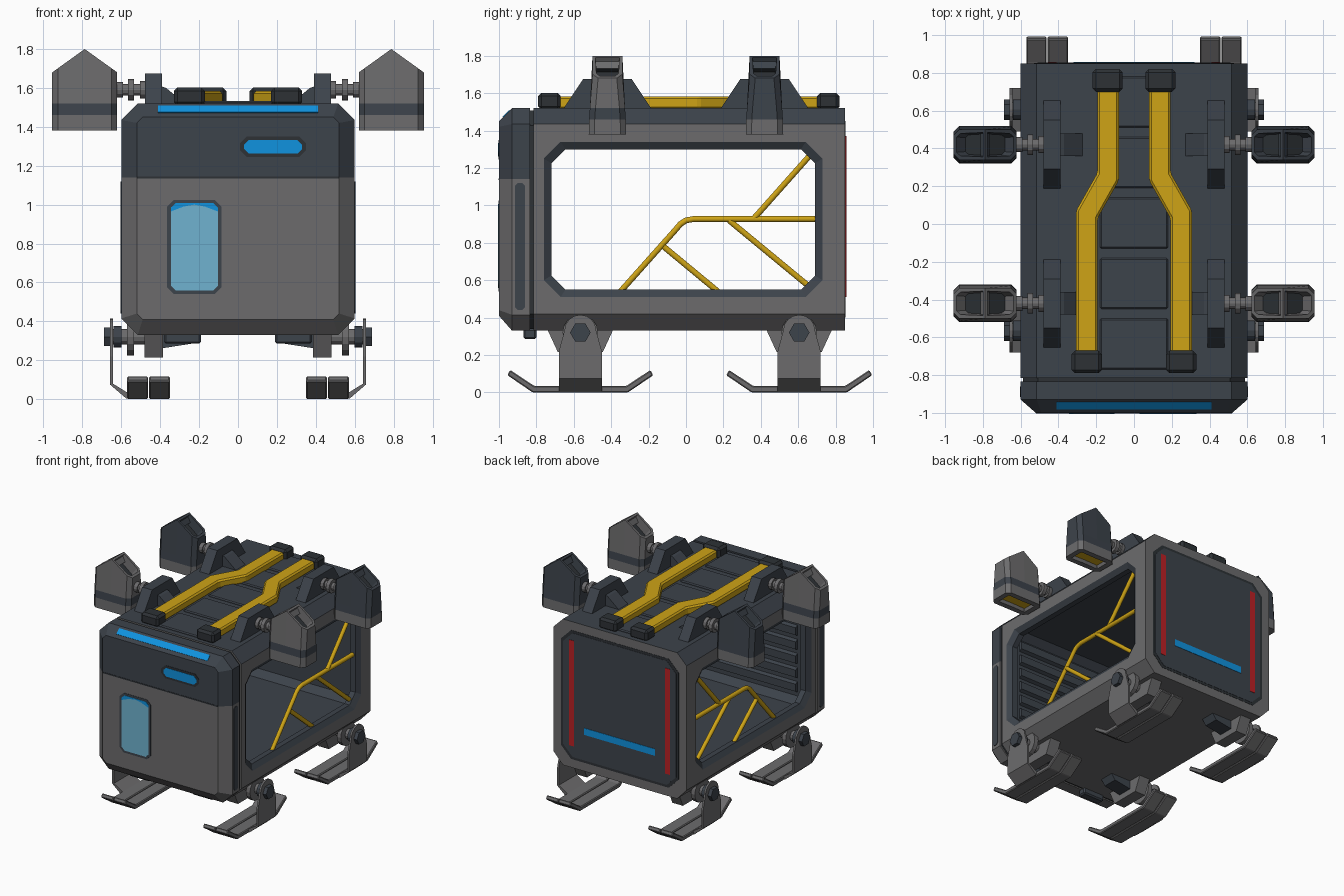
import bpy, bmesh, math
from mathutils import Vector

if "Cube" in bpy.data.objects:
    bpy.data.objects.remove(bpy.data.objects["Cube"])

def material(name, r, g, b):
    m = bpy.data.materials.new(name)
    m.diffuse_color = (r, g, b, 1)
    m.use_nodes = True
    m.node_tree.nodes["Principled BSDF"].inputs["Base Color"].default_value = m.diffuse_color
    return m

GRAY = material("hull_gray", .15, .148, .152)
DARK = material("dark_slate", .046, .056, .07)
BLACK = material("near_black", .026, .031, .036)
YELLOW = material("yellow", .62, .37, .008)
BLUE = material("light_blue", .005, .29, .74)
GLASS = material("pale_glass", .16, .45, .63)
RED = material("tail_red", .5, .015, .018)

def finish(name, bm, *mats):
    bmesh.ops.remove_doubles(bm, verts=bm.verts, dist=1e-5)
    bmesh.ops.recalc_face_normals(bm, faces=bm.faces)
    me = bpy.data.meshes.new(name)
    bm.to_mesh(me)
    bm.free()
    for m in mats:
        me.materials.append(m)
    ob = bpy.data.objects.new(name, me)
    bpy.context.collection.objects.link(ob)
    return ob

def loft(loops, caps=True, ring=False):
    """Bridge equal-length loops; ring joins last to first. Material index = band number."""
    bm = bmesh.new()
    rows = [[bm.verts.new(p) for p in lp] for lp in loops]
    n = len(rows[0])
    pairs = list(zip(rows, rows[1:])) + ([(rows[-1], rows[0])] if ring else [])
    for k, (a, b) in enumerate(pairs):
        for i in range(n):
            f = bm.faces.new((a[i], a[(i + 1) % n], b[(i + 1) % n], b[i]))
            f.material_index = k
    if caps:
        bm.faces.new(rows[0])
        bm.faces.new(rows[-1])
    return bm

def place(axis, p, t):
    return {'x': (t, p[0], p[1]), 'y': (p[0], t, p[1]), 'z': (p[0], p[1], t)}[axis]

def prism(name, axis, pts, lo, hi, mat, bevel=0):
    bm = loft([[place(axis, p, t) for p in pts] for t in (lo, hi)])
    for f in bm.faces:
        f.material_index = 0
    if bevel:
        bmesh.ops.recalc_face_normals(bm, faces=bm.faces)
        bmesh.ops.bevel(bm, geom=bm.edges[:], offset=bevel, segments=1, affect='EDGES')
    return finish(name, bm, mat)

def octo(a0, a1, b0, b1, c):
    return [(a0 + c, b0), (a1 - c, b0), (a1, b0 + c), (a1, b1 - c),
            (a1 - c, b1), (a0 + c, b1), (a0, b1 - c), (a0, b0 + c)]

def rect(a0, a1, b0, b1):
    return [(a0, b0), (a1, b0), (a1, b1), (a0, b1)]

def ngon(cy, cz, r, n=16):
    return [(cy + r * math.cos(math.tau * i / n), cz + r * math.sin(math.tau * i / n)) for i in range(n)]

def at_x(pts, x):
    return [(x, *p) for p in pts]

# Main hull: a ring of profiles lofted across x, leaving a through cabin
Y0, Y1 = -.815, .85
low, full = octo(Y0, Y1, .42, 1.435, 0), octo(Y0, Y1, .33, 1.52, 0)
rim, hole = octo(-.76, .73, .51, 1.34, .09), octo(-.72, .69, .55, 1.30, .075)
room = octo(-.78, .79, .48, 1.40, .05)
half = [(rim, .6), (low, .6), (full, .515)]
inner = [(room, .525), (hole, .53), (hole, .575)]
loops = [at_x(p, -x) for p, x in half] + [at_x(p, x) for p, x in half[::-1]]
loops += [at_x(p, x) for p, x in inner[::-1]] + [at_x(p, -x) for p, x in inner]
bm = loft(loops, caps=False, ring=True)
for f in bm.faces:
    roof = f.material_index in (1, 2, 3) and f.calc_center_median().z > 1.45
    f.material_index = 1 if roof or f.material_index >= 5 else 0
finish("hull", bm, GRAY, DARK)

# Front cab: chamfered block, upper part dark
cab = [(.6, .33, 1.52, .085, -.835), (.6, .33, 1.52, .085, -.93), (.52, .41, 1.45, .03, -1)]
bm = loft([[(x, y, z) for x, z in octo(-w, w, a, b, c)] for w, a, b, c, y in cab])
bmesh.ops.bisect_plane(bm, geom=bm.verts[:] + bm.edges[:] + bm.faces[:],
                       plane_co=(0, 0, 1.14), plane_no=(0, 0, 1))
for f in bm.faces:
    f.material_index = 1 if f.calc_center_median().z > 1.14 else 0
    cz = [v.co.z for v in f.verts]
    if max(cz) > 1.2 and min(cz) > 1.13:
        f.material_index = 1
finish("front_cab", bm, GRAY, DARK)
prism("cab_seam", 'y', octo(-.588, .588, .34, 1.508, .08), -.84, -.81, BLACK)
prism("cab_split_line", 'y', rect(-.52, .52, 1.135, 1.145), -1.002, -.99, BLACK)
prism("front_window_frame", 'y', octo(-.365, -.085, .54, 1.025, .035), -1.003, -.99, DARK)
prism("front_window", 'y', octo(-.345, -.103, .558, 1.008, .025), -1.005, -.99, GLASS)
prism("front_window_tint", 'y', [(-.32, 1.008), (-.345, .985), (-.345, .965), (-.28, .99), (-.225, 1.0),
      (-.17, .99), (-.103, .965), (-.103, .985), (-.128, 1.008)], -1.006, -.99, BLUE)
prism("front_lamp_frame", 'y', octo(.01, .35, 1.245, 1.35, .035), -1.003, -.99, BLACK)
prism("front_lamp", 'y', octo(.03, .33, 1.262, 1.333, .025), -1.005, -.99, BLUE)
bm = loft([at_x([(-.943, 1.507), (-.978, 1.472), (-.981, 1.475), (-.946, 1.51)], x) for x in (-.41, .41)])
for f in bm.faces:
    f.material_index = 0
finish("brow_light", bm, BLUE)

# Back panel with lights
prism("back_panel_border", 'y', octo(-.53, .53, .40, 1.45, .09), .84, .852, BLACK)
prism("back_panel", 'y', octo(-.51, .51, .42, 1.43, .085), .84, .854, DARK)
prism("back_blue_strip", 'y', rect(-.32, .32, .63, .685), .85, .857, BLUE)

# Cabin front wall slats and roof panels
for i in range(7):
    z = .56 + i * .115
    prism("cabin_slat", 'x', [(-.785, z), (-.755, z + .015), (-.755, z + .075), (-.785, z + .09)], -.46, .46, DARK)
for y in (-.77, -.45, -.13, .19, .51):
    prism("roof_panel", 'z', rect(-.18, .18, y, y + .27), 1.51, 1.532, DARK, .008)

def side(s, pts):
    return [(s * x, v) for x, v in pts]

def thruster(s, cy, rear):
    cx, w = s * .788, .167
    def ring(z, hy, wx, roof=False):
        c = .03
        xy = [(-wx + c, -hy), (0, -hy), (wx - c, -hy), (wx, -hy + c), (wx, hy - c),
              (wx - c, hy), (0, hy), (-wx + c, hy), (-wx, hy - c), (-wx, -hy + c)]
        return [(cx + x, cy + y, 1.8 - .12 * abs(x) / w if roof else z) for x, y in xy]
    rows = [ring(1.38, .1, w), ring(1.46, .098, w), ring(1.52, .094, w), ring(0, .08, w, True)]
    bm = loft(rows, caps=False)
    for f in bm.faces:
        f.material_index = (0, 1, 1 if rear else 0)[f.material_index]
    bm.verts.ensure_lookup_table()
    v = bm.verts
    tops = [bm.faces.new([v[30 + i] for i in (1, 2, 3, 4, 5, 6)]),
            bm.faces.new([v[30 + i] for i in (6, 7, 8, 9, 0, 1)])]
    base = bm.faces.new([v[i] for i in range(10)])
    bmesh.ops.recalc_face_normals(bm, faces=bm.faces)
    # Intake pits on top, glowing nozzle below
    for f, rimw, depth, m in [(t, .022, .07, 2) for t in tops] + [(base, .045, .025, 3)]:
        f.material_index = 1 if rear and m == 2 else 0
        bmesh.ops.inset_individual(bm, faces=[f], thickness=rimw, depth=0)
        n = f.normal.copy()
        bmesh.ops.inset_individual(bm, faces=[f], thickness=.008, depth=-depth)
        f.material_index = m
    finish("thruster", bm, GRAY, DARK, BLACK, YELLOW)

def tube(name, x, pts):
    cu = bpy.data.curves.new(name, 'CURVE')
    cu.dimensions = '3D'
    cu.bevel_depth, cu.bevel_resolution, cu.use_fill_caps = .018, 1, True
    sp = cu.splines.new('POLY')
    sp.points.add(len(pts) - 1)
    for q, p in zip(sp.points, pts):
        q.co = (x, *p, 1)
    cu.materials.append(YELLOW)
    ob = bpy.data.objects.new(name, cu)
    bpy.context.collection.objects.link(ob)
    bpy.ops.object.select_all(action='DESELECT')
    ob.select_set(True)
    bpy.context.view_layer.objects.active = ob
    bpy.ops.object.convert(target='MESH')

BARS = [[(-.35, .54), (-.06, .865), (-.03, .9), (0, .92), (.04, .927), (.70, .927)],
        [(.36, .927), (.665, 1.27)], [(.23, .92), (.66, .565)], [(-.12, .78), (.17, .54)]]

for s in (1, -1):
    def xp(name, pts, a, b, mat, bevel=0):
        return prism(name, 'x', pts, s * a, s * b, mat, bevel)
    # Window bars
    for b in BARS:
        tube("window_bar", s * .55, b)
    # Tail lights and cab side slot
    prism("tail_light", 'y', rect(*sorted((s * .41, s * .455)), .51, 1.37), .85, .857, RED)
    xp("cab_side_slot", octo(-.915, -.86, .44, 1.12, .015), .59, .604, DARK)
    prism("cab_hinge", 'y', side(s, rect(.19, .38, .285, .34)), -.87, -.8, DARK, .01)
    # Roof rail and its end caps
    path = [(.25, -.70), (.25, .05), (.137, .25), (.137, .72)]
    strip = [(x - .057, y - .02 * (i in (1, 2))) for i, (x, y) in enumerate(path)]
    strip += [(x + .057, y + .02 * (i in (1, 2))) for i, (x, y) in enumerate(path)][::-1]
    prism("roof_rail", 'z', side(s, strip), 1.515, 1.583, YELLOW, .012)
    for x, y in ((.25, -.73), (.14, .76)):
        prism("rail_cap", 'z', side(s, rect(x - .08, x + .08, y - .06, y + .06)), 1.51, 1.602, BLACK, .018)
    # Thruster mounts on the roof
    for y in (-.42, .42):
        xp("thruster_mount", [(y - .24, 1.51), (y + .24, 1.51), (y + .13, 1.675), (y - .13, 1.675)], .39, .478, DARK)
        prism("mount_gusset", 'y', side(s, [(.26, 1.51), (.40, 1.51), (.40, 1.61), (.37, 1.60)]), y - .06, y + .06, DARK)
        for a, b, r in ((.47, .64, .03), (.475, .505, .045), (.535, .565, .055), (.59, .625, .04)):
            xp("thruster_axle", ngon(y, 1.59, r, 12), a, b, GRAY)
        thruster(s, y, y > 0)
    # Landing skids
    for y in (-.565, .605):
        xp("skid_bracket", [(y - .18, .345), (y - .12, .215), (y + .12, .215), (y + .18, .345)], .385, .48, GRAY)
        prism("skid_gusset", 'y', side(s, [(.2, .34), (.24, .285), (.40, .26), (.40, .34)]), y - .06, y + .06, DARK)
        for a, b, r, n, m in ((.47, .66, .04, 12, GRAY), (.535, .57, .095, 16, GRAY),
                              (.60, .64, .055, 12, DARK), (.65, .688, .055, 6, DARK)):
            xp("skid_axle", ngon(y, .32, r, n), a, b, m)
        arc = [(y + .085 * math.cos(math.pi * i / 8), .33 + .085 * math.sin(math.pi * i / 8)) for i in range(9)]
        xp("skid_arm", [(y - .115, .075), (y + .115, .075), (y + .115, .22)] + arc + [(y - .115, .22)], .643, .658, GRAY)
        prism("skid_arm_foot", 'y', side(s, [(.643, .08), (.658, .075), (.575, .004), (.55, .004), (.55, .022)]),
              y - .115, y + .115, GRAY)
        for a, b in ((.35, .457), (.463, .57)):
            xp("skid", [(y - .375, .12), (y - .39, .092), (y - .255, 0), (y + .255, 0), (y + .39, .092),
                        (y + .375, .12), (y + .245, .034), (y - .245, .034)], a, b, GRAY, .006)
